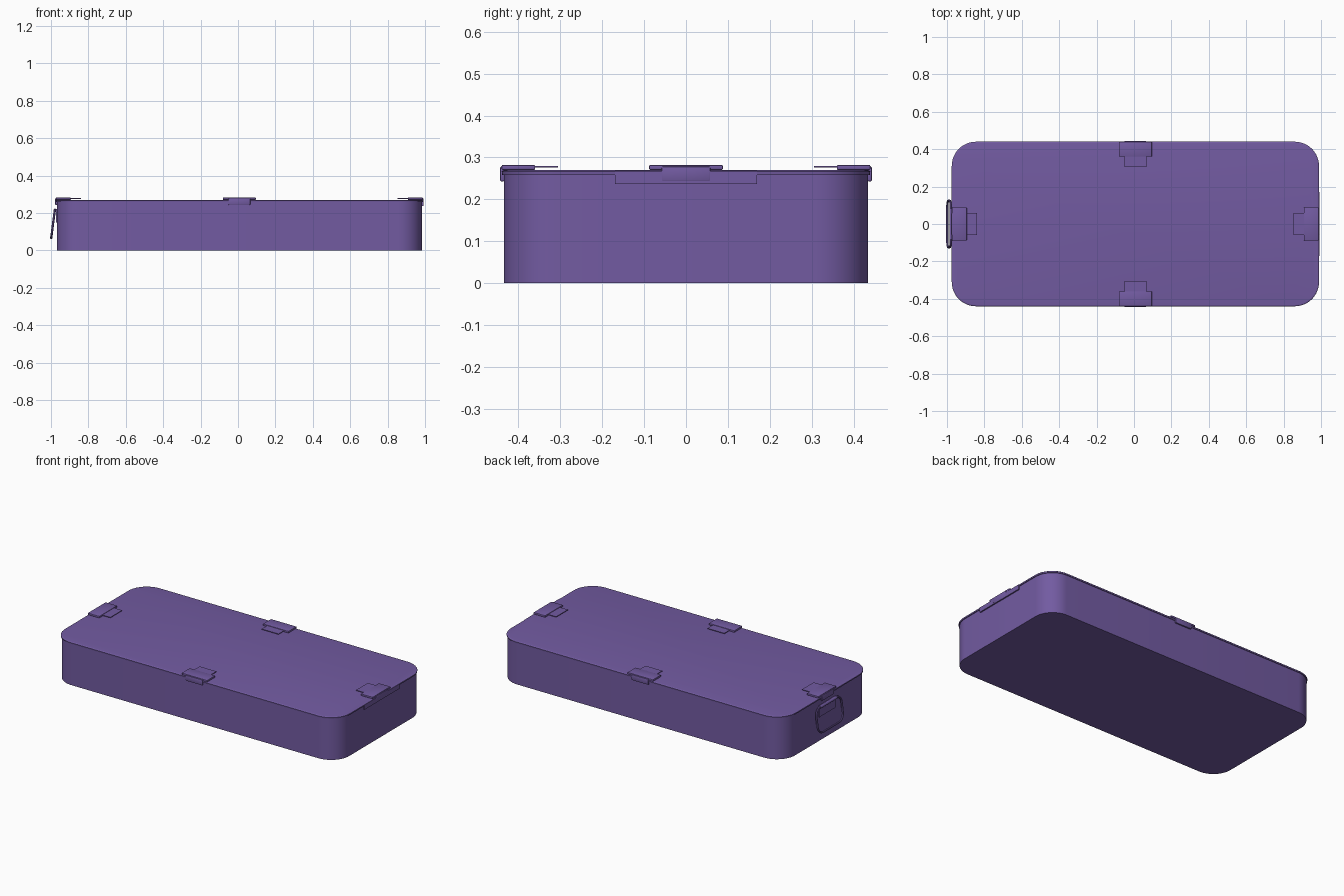
import bpy, bmesh
from math import sin, cos, pi
from mathutils import Matrix, Vector

if "Cube" in bpy.data.objects:
    bpy.data.objects.remove(bpy.data.objects["Cube"])

CX = 0.0075          # body is slightly offset because of the handle
mat = bpy.data.materials.new("purple")
mat.diffuse_color = (0.17, 0.105, 0.36, 1)
mat.use_nodes = True
mat.node_tree.nodes["Principled BSDF"].inputs["Base Color"].default_value = mat.diffuse_color


def rounded_rect(hx, hy, r, n=12):
    """Outline points of a rounded rectangle, counter-clockwise."""
    pts = []
    for k, (sx, sy) in enumerate(((1, 1), (-1, 1), (-1, -1), (1, -1))):
        for i in range(n + 1):
            a = pi / 2 * (k + i / n)
            pts.append((sx * (hx - r) + r * cos(a), sy * (hy - r) + r * sin(a)))
    return pts


def finish(name, bm, matrix=Matrix()):
    bmesh.ops.recalc_face_normals(bm, faces=bm.faces[:])
    me = bpy.data.meshes.new(name)
    bm.to_mesh(me)
    bm.free()
    ob = bpy.data.objects.new(name, me)
    bpy.context.collection.objects.link(ob)
    ob.matrix_world = matrix
    me.materials.append(mat)
    me.shade_smooth()
    bpy.ops.object.select_all(action='DESELECT')
    ob.select_set(True)
    bpy.context.view_layer.objects.active = ob
    bpy.ops.object.shade_smooth_by_angle(angle=0.6)
    return ob


def stacked(name, rings):
    """Skin rounded-rectangle rings (hx, hy, r, z), capped at both ends."""
    bm = bmesh.new()
    loops = [[bm.verts.new((x, y, z)) for x, y in rounded_rect(hx, hy, r)]
             for hx, hy, r, z in rings]
    for a, b in zip(loops, loops[1:]):
        for i in range(len(a)):
            j = (i + 1) % len(a)
            bm.faces.new((a[i], a[j], b[j], b[i]))
    bm.faces.new(loops[0][::-1])
    bm.faces.new(loops[-1])
    return finish(name, bm, Matrix.Translation((CX, 0, 0)))


def box(name, lo, hi, matrix=Matrix(), bevel=0.0):
    bm = bmesh.new()
    lo, hi = Vector(lo), Vector(hi)
    m = Matrix.Translation((lo + hi) / 2) @ Matrix.Diagonal((*(hi - lo), 1))
    bmesh.ops.create_cube(bm, size=1, matrix=m)
    if bevel:
        bmesh.ops.bevel(bm, geom=bm.edges[:], offset=bevel, segments=2,
                        affect='EDGES', profile=0.5)
    return finish(name, bm, matrix)


# Hollow tray: outer wall up, over the rim, down inside
H, W, R = 0.976, 0.435, 0.125
T = 0.012
stacked("tray", [(H, W, R, 0), (H, W, R, 0.262),
                 (H - T, W - T, R - T, 0.262), (H - T, W - T, R - T, T)])

# Lid with a slightly overhanging rolled edge
stacked("lid", [(H + .005, W + .004, R + .004, 0.258),
                (H + .006, W + .005, R + .005, 0.266),
                (H + .003, W + .002, R + .002, 0.269),
                (H - .002, W - .003, R - .003, 0.270)])


# Four latches: wide block, thin inner tab, hook over the edge
for side, edge, turn in (("right", H, 0), ("back", W, 1), ("left", H, 2), ("front", W, 3)):
    m = (Matrix.Translation((CX, 0, 0)) @ Matrix.Rotation(turn * pi / 2, 4, 'Z')
         @ Matrix.Translation((edge, 0, 0)))
    box(side + "_latch_block", (-0.075, -0.088, 0.270), (0.005, 0.088, 0.282), m, 0.003)
    box(side + "_latch_tab", (-0.130, -0.058, 0.2755), (-0.07, 0.058, 0.279), m)
    box(side + "_latch_hook", (-0.002, -0.058, 0.243), (0.009, 0.058, 0.278), m, 0.003)

# Long catch plate on the right end
box("right_catch_plate", (CX + H - 0.004, -0.17, 0.237), (CX + H + 0.008, 0.17, 0.267))

# Carry ring on the left end, hanging slightly outwards
bm = bmesh.new()
path = [Vector((-0.989 - (0.141 - z) * 0.13, y, z))
        for y, z in ((p[0], 0.141 + p[1]) for p in rounded_rect(0.124, 0.075, 0.045, 8))]
normal = Vector((1, 0, -0.13)).normalized()
rings, N = [], 8
for i, p in enumerate(path):
    t = (path[(i + 1) % len(path)] - path[i - 1]).normalized()
    b = t.cross(normal).normalized()
    rings.append([bm.verts.new(p + 0.006 * (cos(2 * pi * k / N) * normal + sin(2 * pi * k / N) * b))
                  for k in range(N)])
for i, a in enumerate(rings):
    b = rings[(i + 1) % len(rings)]
    for k in range(N):
        bm.faces.new((a[k], a[(k + 1) % N], b[(k + 1) % N], b[k]))
finish("carry_ring", bm)

# Barrel holding the ring
bm = bmesh.new()
bmesh.ops.create_cone(bm, cap_ends=True, segments=16, radius1=0.009, radius2=0.009, depth=0.16,
                      matrix=Matrix.Translation((-0.978, 0, 0.214)) @ Matrix.Rotation(pi / 2, 4, 'X'))
finish("ring_barrel", bm)
box("ring_mount_plate", (-0.974, -0.08, 0.15), (-0.966, 0.08, 0.22))
